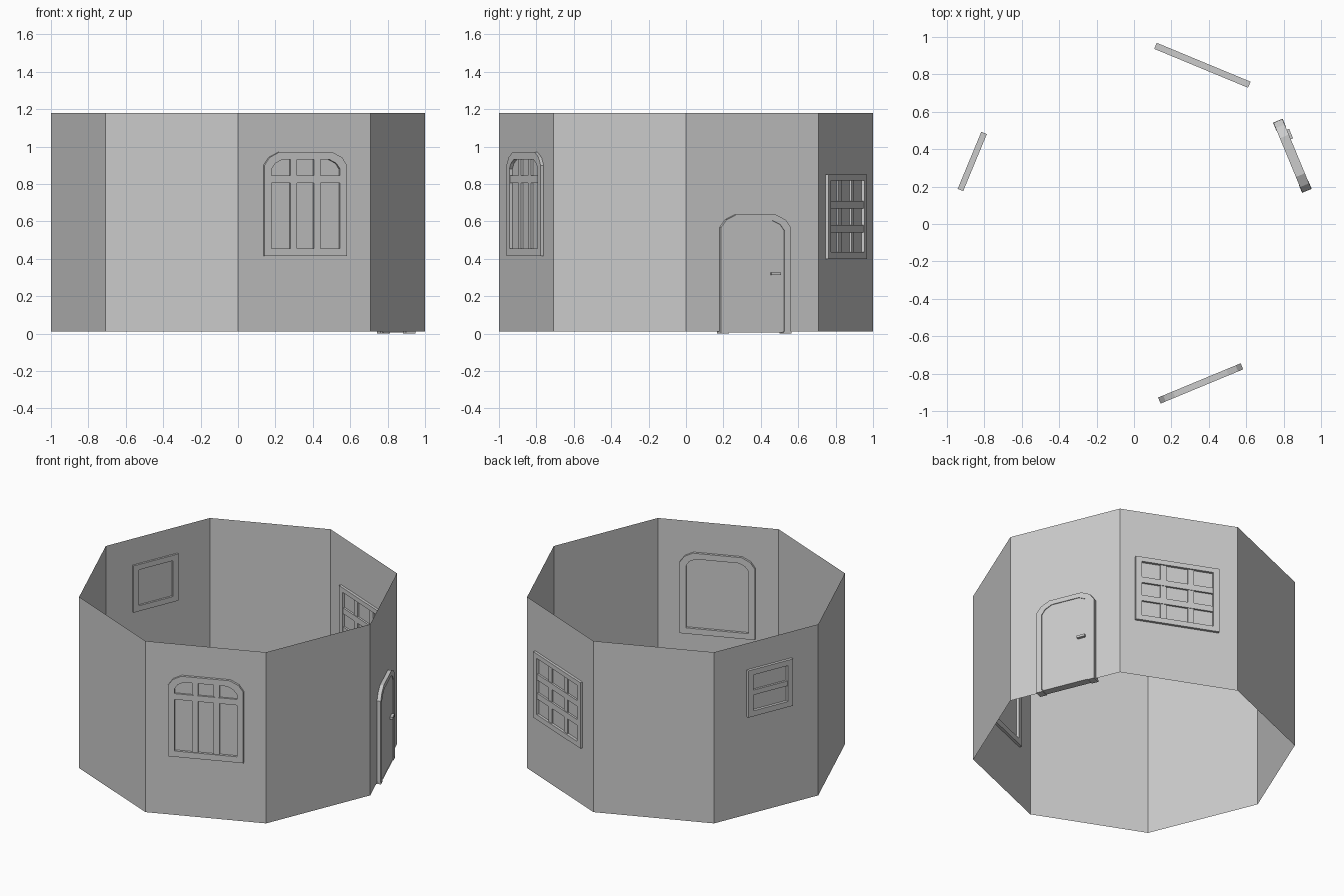
import bpy, bmesh
from math import sin, cos, radians
from mathutils import Matrix, Vector

if "Cube" in bpy.data.objects:
    bpy.data.objects.remove(bpy.data.objects["Cube"])

SIDES, APOTHEM = 8, cos(radians(22.5))
Z0, Z1 = 0.01, 1.18


def face_matrix(deg, u=0.0, n=0.0):
    """Local frame on a wall face: x to the right seen from outside, -y outward."""
    a = radians(deg)
    t, o = Vector((-sin(a), cos(a), 0)), Vector((cos(a), sin(a), 0))
    m = Matrix((t, -o, (0, 0, 1))).transposed().to_4x4()
    m.translation = o * (APOTHEM + n) + t * u
    return m


def make(name, bm, m):
    bmesh.ops.recalc_face_normals(bm, faces=bm.faces)
    me = bpy.data.meshes.new(name)
    bm.to_mesh(me)
    bm.free()
    ob = bpy.data.objects.new(name, me)
    ob.matrix_world = m
    bpy.context.collection.objects.link(ob)
    return ob


def box(name, m, x0, x1, z0, z1, front, back):
    """Box with 'front' and 'back' measured outward from the wall plane."""
    bm = bmesh.new()
    bmesh.ops.create_cube(bm, size=1)
    for v in bm.verts:
        v.co = (x0 if v.co.x < 0 else x1, -front if v.co.y < 0 else -back,
                z0 if v.co.z < 0 else z1)
    return make(name, bm, m)


def outline(w, z0, z1, cx=0.0, cz=0.0):
    """Rectangle, with two-step chamfered top corners when cx is given."""
    h = w / 2
    right = [(h, z0), (h, z1 - cz), (h - cx * .35, z1 - cz * .4), (h - cx, z1)]
    if not cx:
        right = [(h, z0), (h, z1)]
    return right + [(-x, z) for x, z in reversed(right)]


def slab(name, m, pts, front, back):
    bm = bmesh.new()
    a = [bm.verts.new((x, -front, z)) for x, z in pts]
    b = [bm.verts.new((x, -back, z)) for x, z in pts]
    bm.faces.new(a)
    bm.faces.new(b)
    for i in range(len(pts)):
        j = (i + 1) % len(pts)
        bm.faces.new((a[i], a[j], b[j], b[i]))
    return make(name, bm, m)


def frame(name, m, outer, inner, front, back):
    """Ring between two outlines of equal point count."""
    bm = bmesh.new()
    loops = [[bm.verts.new((x, -d, z)) for x, z in p]
             for p, d in ((outer, front), (inner, front), (inner, back), (outer, back))]
    for k in range(4):
        p, q = loops[k], loops[(k + 1) % 4]
        for i in range(len(p)):
            j = (i + 1) % len(p)
            bm.faces.new((p[i], p[j], q[j], q[i]))
    return make(name, bm, m)


# Open octagonal wall
bm = bmesh.new()
ring = [(cos(radians(45 * i)), sin(radians(45 * i))) for i in range(SIDES)]
lo = [bm.verts.new((x, y, Z0)) for x, y in ring]
hi = [bm.verts.new((x, y, Z1)) for x, y in ring]
for i in range(SIDES):
    j = (i + 1) % SIDES
    bm.faces.new((lo[i], lo[j], hi[j], hi[i]))
make("octagon_wall", bm, Matrix())

# Arched front window
m = face_matrix(-67.5, 0.003)
frame("arched_window_frame", m, outline(.478, .415, .97, .085, .07),
      outline(.396, .455, .93, .06, .05), .0175, -.0175)
for s in (-1, 1):
    box("arched_window_mullion", m, s * .068 - .019, s * .068 + .019, .45, .935, .011, 0)
box("arched_window_crossbar", m, -.2, .2, .805, .845, .013, 0)

# Door with frame, handle and jamb feet
m = face_matrix(22.5, 0.013)
frame("door_frame", m, outline(.404, .005, .637, .09, .07),
      outline(.33, .005, .605, .07, .055), .024, -.028)
slab("door_panel", m, outline(.332, .005, .607, .07, .055), .019, -.02)
box("door_handle", m, .085, .14, .312, .328, .037, .015)
for s in (-1, 1):
    x = s * .18
    box("door_jamb_foot", m, x - .023, x + .023, 0, .012, .026, -.03)

# Wide back window with nine panes
m = face_matrix(67.5, -0.013)
frame("wide_window_frame", m, outline(.543, .40, .85), outline(.465, .435, .818),
      .0175, -.0175)
for s in (-1, 1):
    box("wide_window_mullion", m, s * .09 - .02, s * .09 + .02, .43, .822, .009, -.009)
for z in (.56, .69):
    box("wide_window_crossbar", m, -.235, .235, z - .02, z + .02, .013, -.013)

# Small left window
m = face_matrix(157.5, 0.022, 0.003)
frame("small_window_frame", m, outline(.33, .68, 1.0), outline(.25, .718, .963),
      .016, -.016)
box("small_window_crossbar", m, -.127, .127, .823, .857, .011, -.003)
